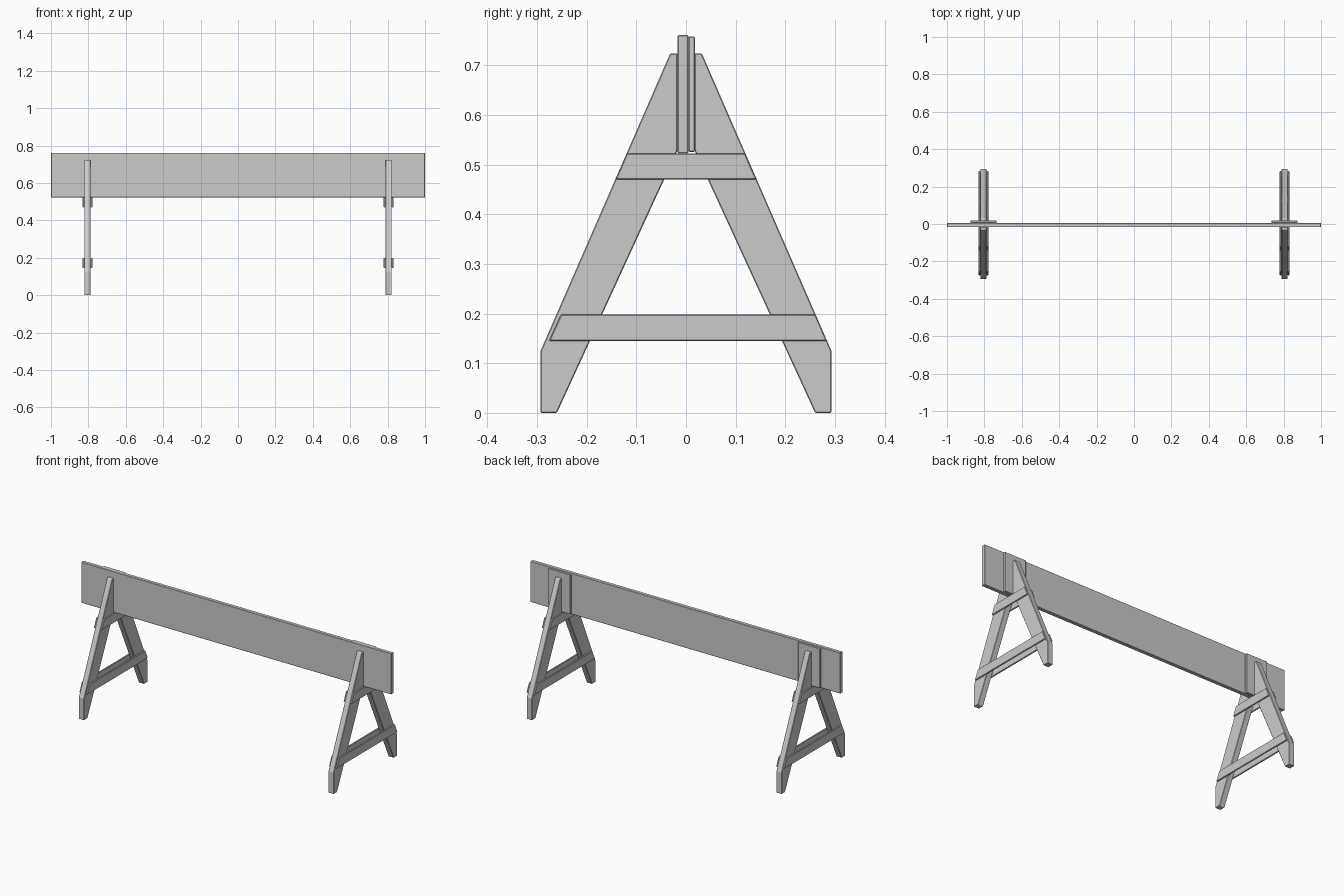
import bpy, bmesh

if "Cube" in bpy.data.objects:
    bpy.data.objects.remove(bpy.data.objects["Cube"])

BEVEL = 0.002


def prism(name, profile, x0, x1):
    """Extrude a (y, z) profile along x, with slightly eased edges."""
    bm = bmesh.new()
    face = bm.faces.new([bm.verts.new((x0, y, z)) for y, z in profile])
    ext = bmesh.ops.extrude_face_region(bm, geom=[face])
    for v in ext["geom"]:
        if isinstance(v, bmesh.types.BMVert):
            v.co.x = x1
    bmesh.ops.recalc_face_normals(bm, faces=bm.faces[:])
    mesh = bpy.data.meshes.new(name)
    bm.to_mesh(mesh)
    bm.free()
    obj = bpy.data.objects.new(name, mesh)
    bpy.context.collection.objects.link(obj)
    mod = obj.modifiers.new("eased_edges", "BEVEL")
    mod.width = BEVEL
    mod.segments = 1
    return obj


def rect(y0, y1, z0, z1):
    return [(y0, z0), (y1, z0), (y1, z1), (y0, z1)]


# Long barrier board
prism("board", rect(-0.017, 0.005, 0.523, 0.761), -1, 1)

# Leg outline: vertical foot, sloped shaft, notch against the board
leg = [(0.260, 0), (0.293, 0), (0.293, 0.125), (0.032, 0.724),
       (0.017, 0.724), (0.017, 0.529)]
upper = [(-0.142, 0.470), (0.142, 0.470), (0.119, 0.523), (-0.119, 0.523)]
lower = [(-0.276, 0.145), (0.284, 0.145), (0.261, 0.198), (-0.252, 0.198)]

LEG_HALF, BAR_HALF = 0.017, 0.026
for side, cx in (("left", -0.805), ("right", 0.805)):
    # Backing plate behind the board
    prism(side + "_backing_plate", rect(0.005, 0.018, 0.526, 0.758),
          cx - 0.07, cx + 0.07)
    # Front and back legs
    for end, s in (("front", -1), ("back", 1)):
        prism(f"{side}_{end}_leg", [(s * y, z) for y, z in leg],
              cx - LEG_HALF, cx + LEG_HALF)
    # Cross braces on both faces of the legs
    for face, d in (("inner", -1 if cx > 0 else 1), ("outer", 1 if cx > 0 else -1)):
        for label, prof in (("upper", upper), ("lower", lower)):
            prism(f"{side}_{face}_{label}_brace", prof,
                  cx + d * LEG_HALF, cx + d * BAR_HALF)
